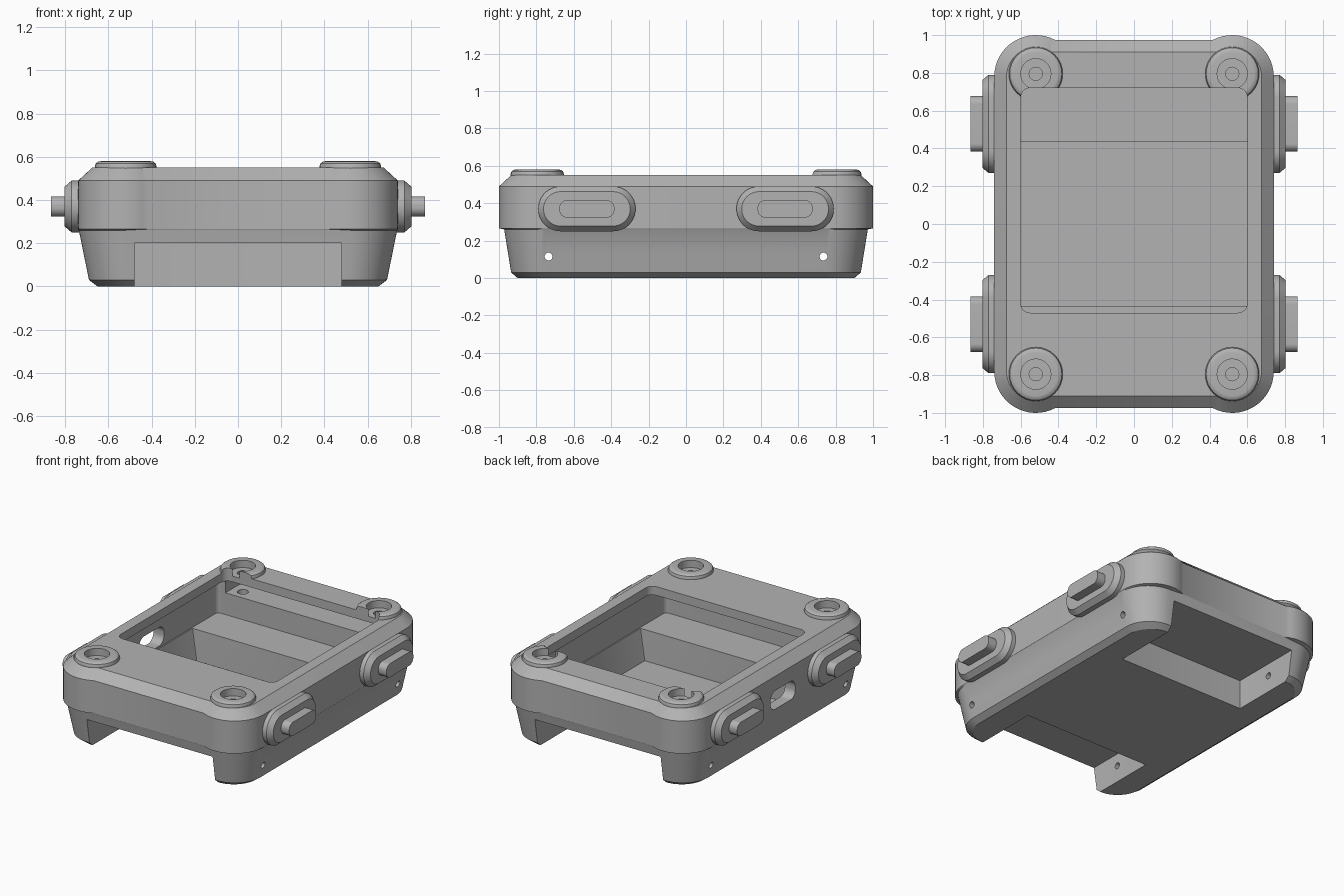
import bpy, bmesh
from math import acos, cos, sin, pi

if "Cube" in bpy.data.objects:
    bpy.data.objects.remove(bpy.data.objects["Cube"])

grey = bpy.data.materials.new("plain grey")
grey.use_nodes = True
COLOUR = (0.45, 0.45, 0.45, 1)
grey.diffuse_color = COLOUR
grey.node_tree.nodes["Principled BSDF"].inputs["Base Color"].default_value = COLOUR


def outline(cx, cy, r, sweep=pi / 2, n=12):
    """Four mirrored corner arcs centred on (+-cx, +-cy)."""
    arc = [(cx + r * cos(sweep * i / n), cy + r * sin(sweep * i / n)) for i in range(n + 1)]
    left = [(-x, y) for x, y in reversed(arc)]
    half = arc + left
    return half + [(-x, -y) for x, y in half]


def loft(name, layers, centre=(0, 0, 0), along_x=False):
    """Closed solid through (height, outline) layers, stacked on z or on x."""
    bm = bmesh.new()
    rings = []
    for h, pts in layers:
        ring = []
        for u, v in pts:
            p = (h, u, v) if along_x else (u, v, h)
            ring.append(bm.verts.new([a + b for a, b in zip(p, centre)]))
        rings.append(ring)
    for a, b in zip(rings, rings[1:]):
        for i in range(len(a)):
            j = (i + 1) % len(a)
            bm.faces.new((a[i], a[j], b[j], b[i]))
    bm.faces.new(rings[0][::-1])
    bm.faces.new(rings[-1])
    bmesh.ops.remove_doubles(bm, verts=bm.verts, dist=1e-5)
    bmesh.ops.recalc_face_normals(bm, faces=bm.faces)
    mesh = bpy.data.meshes.new(name)
    bm.to_mesh(mesh)
    bm.free()
    mesh.materials.append(grey)
    obj = bpy.data.objects.new(name, mesh)
    bpy.context.collection.objects.link(obj)
    return obj


def combine(target, tool, operation):
    mod = target.modifiers.new("combine", "BOOLEAN")
    mod.operation, mod.solver, mod.object = operation, "EXACT", tool
    bpy.context.view_layer.objects.active = target
    bpy.ops.object.modifier_apply(modifier=mod.name)
    bpy.data.objects.remove(tool)


def cut(layers, centre=(0, 0, 0), along_x=False):
    combine(case, loft("cutter", layers, centre, along_x), "DIFFERENCE")


def slab(hx, hy, r, z0, z1):
    pts = outline(hx - r, hy - r, r, n=6)
    return [(z0, pts), (z1, pts)]


def circle(r):
    return outline(0, 0, r, n=8)


def bulged(inset):
    """Case outline whose round corners swell past the flat ends."""
    r, flat = 0.22 - inset, 0.195 - inset
    return outline(0.52, 0.78, r, pi / 2 + acos(flat / r), 16)


# Case: tapered lower shell, swollen upper shell, chamfered rim
case = loft("case", [
    (0, outline(0.48, 0.73, 0.17, n=16)),
    (0.03, outline(0.50, 0.745, 0.19, n=16)),
    (0.26, outline(0.52, 0.755, 0.217, n=16)),
    (0.265, bulged(0)),
    (0.49, bulged(0)),
    (0.55, bulged(0.065))])

# Corner bosses with rounded rims
corners = [(sx * 0.52, sy * 0.795) for sx in (-1, 1) for sy in (-1, 1)]
for x, y in corners:
    boss = loft("boss", [(0.5, circle(0.143)), (0.555, circle(0.143)),
                         (0.57, circle(0.138)), (0.578, circle(0.127)),
                         (0.58, circle(0.115))], (x, y, 0))
    combine(case, boss, "UNION")

# Screen opening, inner hollow, rear ledge and central tub
cut(slab(0.60, 0.595, 0.05, 0.35, 0.8), (0, 0.125, 0))
cut(slab(0.66, 0.72, 0.03, 0.25, 0.49))
cut(slab(0.60, 0.15, 0.03, 0.40, 0.49), (0, 0.74, 0))
cut([(0.035, outline(0.61, 0.425, 0.01, n=2)), (0.30, outline(0.65, 0.425, 0.01, n=2))])

# Screw recesses and holes
for x, y in corners:
    cut([(0.53, circle(0.08)), (0.7, circle(0.08))], (x, y, 0))
    cut([(0.33, circle(0.035)), (0.6, circle(0.035))], (x, y, 0))

# Strap slots and pin holes at both ends
for s in (-1, 1):
    cut(slab(0.48, 0.32, 0.001, -0.1, 0.2), (0, s * 0.78, 0))
    cut([(-0.9, circle(0.021)), (0.9, circle(0.021))], (0, s * 0.735, 0.115), True)

# Port on the right wall
port = outline(0.08, 0.01, 0.055)
cut([(-0.9, port), (-0.6, port)], (0, 0, 0.325), True)

# Side buttons: chamfered collar and protruding key
parts = [case]
for side, s in (("left", 1), ("right", -1)):
    for end, e in (("front", -1), ("back", 1)):
        centre = (0, e * 0.53, 0.37)
        parts.append(loft(f"{side}_{end}_button_collar", [
            (s * 0.70, outline(0.14, 0, 0.12)), (s * 0.77, outline(0.14, 0, 0.12)),
            (s * 0.803, outline(0.14, 0, 0.092))], centre, True))
        parts.append(loft(f"{side}_{end}_button_key", [
            (s * 0.78, outline(0.105, 0.005, 0.042)),
            (s * 0.865, outline(0.105, 0.005, 0.042))], centre, True))

bpy.ops.object.select_all(action="DESELECT")
for obj in parts:
    obj.select_set(True)
bpy.context.view_layer.objects.active = case
bpy.ops.object.shade_smooth_by_angle(angle=0.5)
